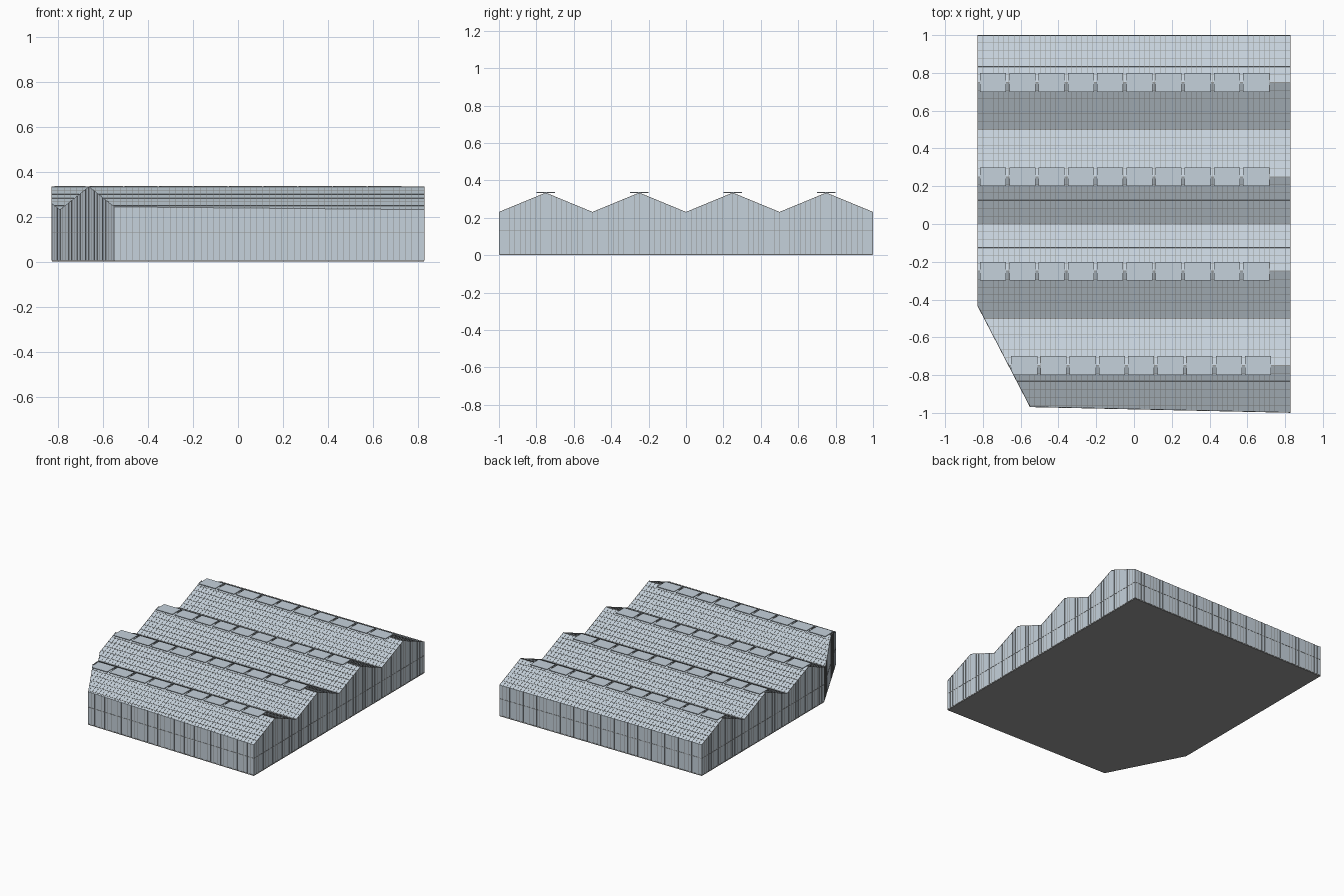
import bpy, bmesh, math
from mathutils import Vector

if "Cube" in bpy.data.objects:
    bpy.data.objects.remove(bpy.data.objects["Cube"])

W, L = 0.828, 0.998          # half width and half length of the glass shell
EAVE, RIDGE = 0.23, 0.333    # valley and ridge heights
BAR = 0.0022                 # glazing bar width
RIDGES = (-0.75, -0.25, 0.25, 0.75)


def material(name, rgb):
    m = bpy.data.materials.new(name)
    m.diffuse_color = (*rgb, 1)
    m.use_nodes = True
    m.node_tree.nodes["Principled BSDF"].inputs["Base Color"].default_value = m.diffuse_color
    return m


glass = material("pale blue glass", (0.56, 0.64, 0.71))
frame = material("grey frame", (0.30, 0.31, 0.31))
floor = material("grey floor", (0.31, 0.31, 0.31))

# Footprint corners, anticlockwise, and the two slanted sides used for trimming
FOOT = [Vector(p) for p in ((-0.828, -0.432), (-0.55, -0.968), (W, -L), (W, L), (-W, L))]


def side_normal(a, b):
    d = (b - a).normalized()
    return Vector((d.y, -d.x, 0))


def roof_z(y):
    t = ((y + 1) % 0.5) / 0.25
    return EAVE + (RIDGE - EAVE) * (t if t < 1 else 2 - t)


def trim(bm):
    """Cut away everything beyond the slanted corner and the skewed front."""
    for i in (0, 1):
        a, b = FOOT[i], FOOT[i + 1]
        r = bmesh.ops.bisect_plane(bm, geom=bm.verts[:] + bm.edges[:] + bm.faces[:], dist=1e-6,
                                   plane_co=(a.x, a.y, 0), plane_no=side_normal(a, b),
                                   clear_outer=True)
        edges = [e for e in r["geom_cut"] if isinstance(e, bmesh.types.BMEdge) and e.is_boundary]
        if edges:
            bmesh.ops.holes_fill(bm, edges=edges, sides=0)


def finish(bm, name, mat):
    bmesh.ops.recalc_face_normals(bm, faces=bm.faces[:])
    me = bpy.data.meshes.new(name)
    bm.to_mesh(me)
    bm.free()
    me.materials.append(mat)
    ob = bpy.data.objects.new(name, me)
    bpy.context.collection.objects.link(ob)
    return ob


def bar(bm, p, q, n, width=BAR, proud=0.0015):
    """Square bar from p to q lying on a surface with normal n."""
    p, q, n = Vector(p), Vector(q), Vector(n).normalized()
    s = (q - p).cross(n).normalized() * width / 2
    n = n * proud
    v = [bm.verts.new(e + k) for e in (p, q) for k in (s - n, s + n, n - s, -s - n)]
    for f in ((0, 1, 2, 3), (7, 6, 5, 4), (0, 4, 5, 1), (1, 5, 6, 2), (2, 6, 7, 3), (3, 7, 4, 0)):
        bm.faces.new([v[i] for i in f])


def extrude(bm, verts, vec):
    f = bm.faces.new([bm.verts.new(v) for v in verts])
    r = bmesh.ops.extrude_face_region(bm, geom=[f])
    bmesh.ops.translate(bm, verts=[g for g in r["geom"] if isinstance(g, bmesh.types.BMVert)], vec=vec)


# Floor slab
bm = bmesh.new()
extrude(bm, [(p.x, p.y, 0) for p in FOOT], (0, 0, 0.005))
finish(bm, "floor_slab", floor)

# Glass shell: zigzag roof profile swept across the width
bm = bmesh.new()
ys = [-L] + [-0.75 + 0.25 * i for i in range(7)] + [L]
profile = [(-W, -L, 0.005), (-W, L, 0.005)] + [(-W, y, roof_z(y)) for y in reversed(ys)]
extrude(bm, profile, (2 * W, 0, 0))
trim(bm)
finish(bm, "glass_shell", glass)

# Roof glazing bars running up and along every slope
bm = bmesh.new()
COLS = 60
for r in RIDGES:
    for s in (-1, 1):
        y0, y1 = r, max(-L, min(L, r + s * 0.25))
        n = (0, s * (RIDGE - EAVE), 0.25)
        for i in range(COLS + 1):
            x = -W + 2 * W * i / COLS
            bar(bm, (x, y0, roof_z(y0)), (x, y1, roof_z(y1)), n)
        for k in range(1, 6):
            y = r + s * 0.25 * k / 6
            bar(bm, (-W, y, roof_z(y)), (W, y, roof_z(y)), n)
    bar(bm, (-W, r, RIDGE), (W, r, RIDGE), (0, 0, 1), 0.005)
for y in (-0.5, 0, 0.5):
    bar(bm, (-W, y, EAVE), (W, y, EAVE), (0, 0, 1), 0.004)
trim(bm)
finish(bm, "roof_bars", frame)

# Wall glazing bars, mid rail and sill on each side of the footprint
bm = bmesh.new()
for i, a in enumerate(FOOT):
    b = FOOT[(i + 1) % len(FOOT)]
    n = side_normal(a, b)
    count = max(1, round((b - a).length / 0.0277))
    for k in range(count + 1):
        p = a.lerp(b, k / count)
        bar(bm, (p.x, p.y, 0.005), (p.x, p.y, roof_z(p.y)), n)
    for z in (0.006, 0.13):
        bar(bm, (a.x, a.y, z), (b.x, b.y, z), n, 0.003)
finish(bm, "wall_bars", frame)


# Flat ridge vents
def vent(bm, x0, x1, y):
    extrude(bm, [(x0, y - 0.05, 0.333), (x1, y - 0.05, 0.333),
                 (x1, y + 0.05, 0.333), (x0, y + 0.05, 0.333)], (0, 0, 0.004))


bm = bmesh.new()
for r in RIDGES:
    start, count = (-0.65, 9) if r == -0.75 else (-0.815, 10)
    for i in range(count):
        x = start + 0.1548 * i
        vent(bm, x, x + 0.138, r)
trim(bm)
finish(bm, "ridge_vents", glass)
